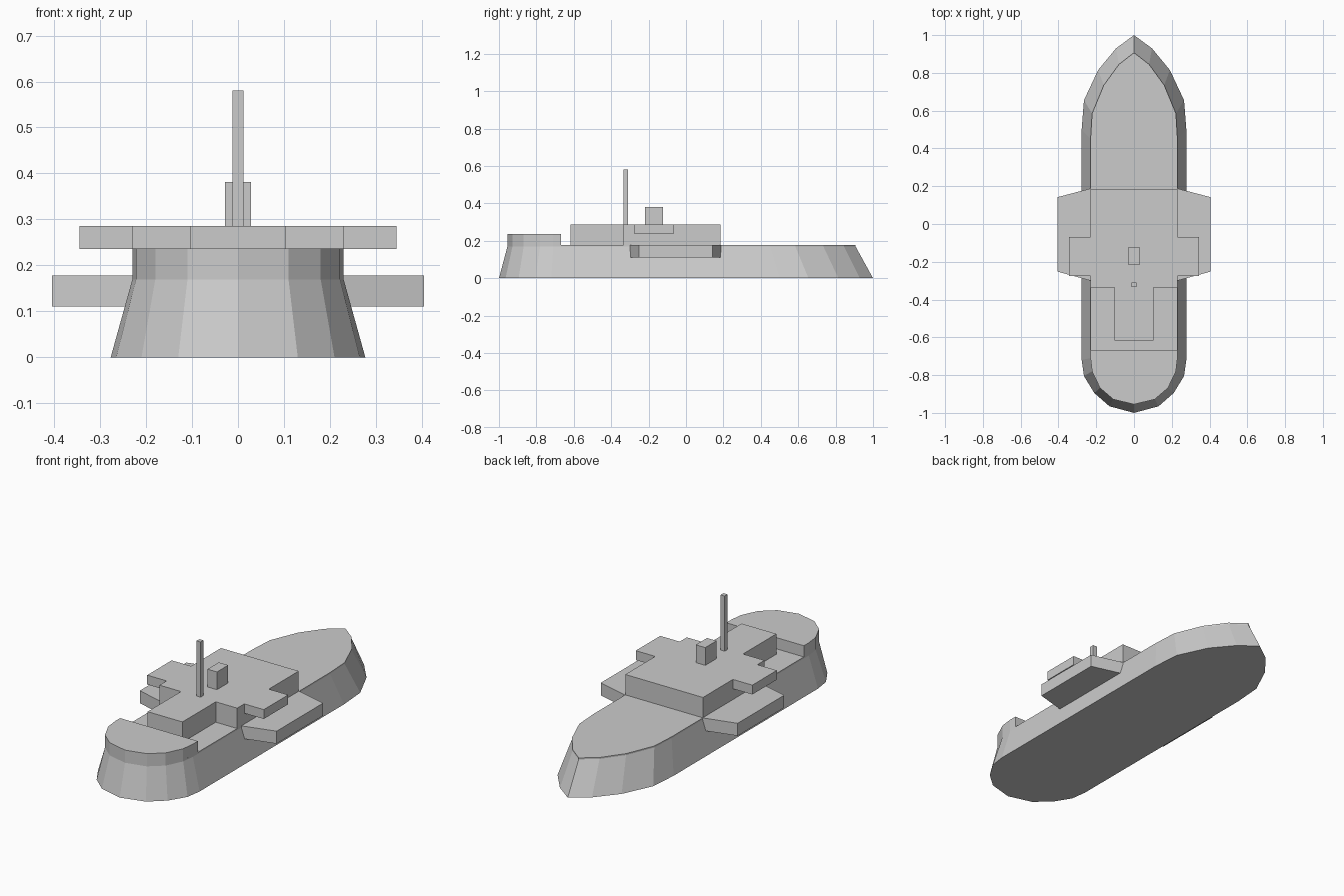
import bpy, bmesh

if "Cube" in bpy.data.objects:
    bpy.data.objects.remove(bpy.data.objects["Cube"])


def loft(name, rings):
    """Join equal-length rings of 3D points with side faces and cap both ends."""
    bm = bmesh.new()
    loops = [[bm.verts.new(p) for p in ring] for ring in rings]
    n = len(loops[0])
    for a, b in zip(loops, loops[1:]):
        for i in range(n):
            j = (i + 1) % n
            bm.faces.new((a[i], a[j], b[j], b[i]))
    bm.faces.new(loops[0])
    bm.faces.new(loops[-1])
    bmesh.ops.recalc_face_normals(bm, faces=bm.faces[:])
    mesh = bpy.data.meshes.new(name)
    bm.to_mesh(mesh)
    bm.free()
    obj = bpy.data.objects.new(name, mesh)
    bpy.context.collection.objects.link(obj)
    return obj


def prism(name, outline, z0, z1):
    return loft(name, [[(x, y, z) for x, y in outline] for z in (z0, z1)])


def symmetric(half):
    """Complete a right-hand half outline across x = 0."""
    return half + [(-x, y) for x, y in reversed(half) if x > 0]


def box(name, hx, y0, y1, z0, z1):
    return prism(name, [(-hx, y0), (hx, y0), (hx, y1), (-hx, y1)], z0, z1)


# Hull: flared side, with a thin vertical lip at the deck
keel_line = symmetric([(0, -1.0), (0.13, -0.965), (0.21, -0.895), (0.265, -0.805),
                       (0.277, -0.72), (0.277, 0.5), (0.265, 0.655),
                       (0.19, 0.815), (0.095, 0.93), (0, 1.0)])
stern_curve = [(0, -0.955), (0.11, -0.928), (0.18, -0.868), (0.222, -0.78), (0.23, -0.71)]
deck_line = symmetric(stern_curve + [(0.23, 0.45), (0.222, 0.585), (0.16, 0.735),
                                     (0.08, 0.845), (0, 0.907)])
loft("hull", [[(x, y, 0.0) for x, y in keel_line],
              [(x, y, 0.169) for x, y in deck_line],
              [(x, y, 0.177) for x, y in deck_line]])

# Raised stern deck
prism("stern_deck", symmetric(stern_curve + [(0.23, -0.668)]), 0.177, 0.237)

# Deckhouse with a narrow rear part
prism("deckhouse", symmetric([(0.103, -0.617), (0.103, -0.335), (0.23, -0.335),
                              (0.23, 0.185)]), 0.177, 0.286)

# Side platforms: lower sponsons and upper bridge wings
for name, outline, z0, z1 in (
        ("side_sponson", [(0.23, -0.30), (0.405, -0.252), (0.405, 0.142), (0.23, 0.188)], 0.111, 0.178),
        ("bridge_wing", [(0.23, -0.275), (0.345, -0.275), (0.345, -0.068), (0.23, -0.068)], 0.236, 0.286)):
    part = prism(name, outline, z0, z1)
    part.modifiers.new("mirror", 'MIRROR').use_mirror_merge = False

# Funnel and mast
box("funnel", 0.028, -0.218, -0.123, 0.286, 0.381)
box("mast", 0.012, -0.334, -0.310, 0.286, 0.581)
